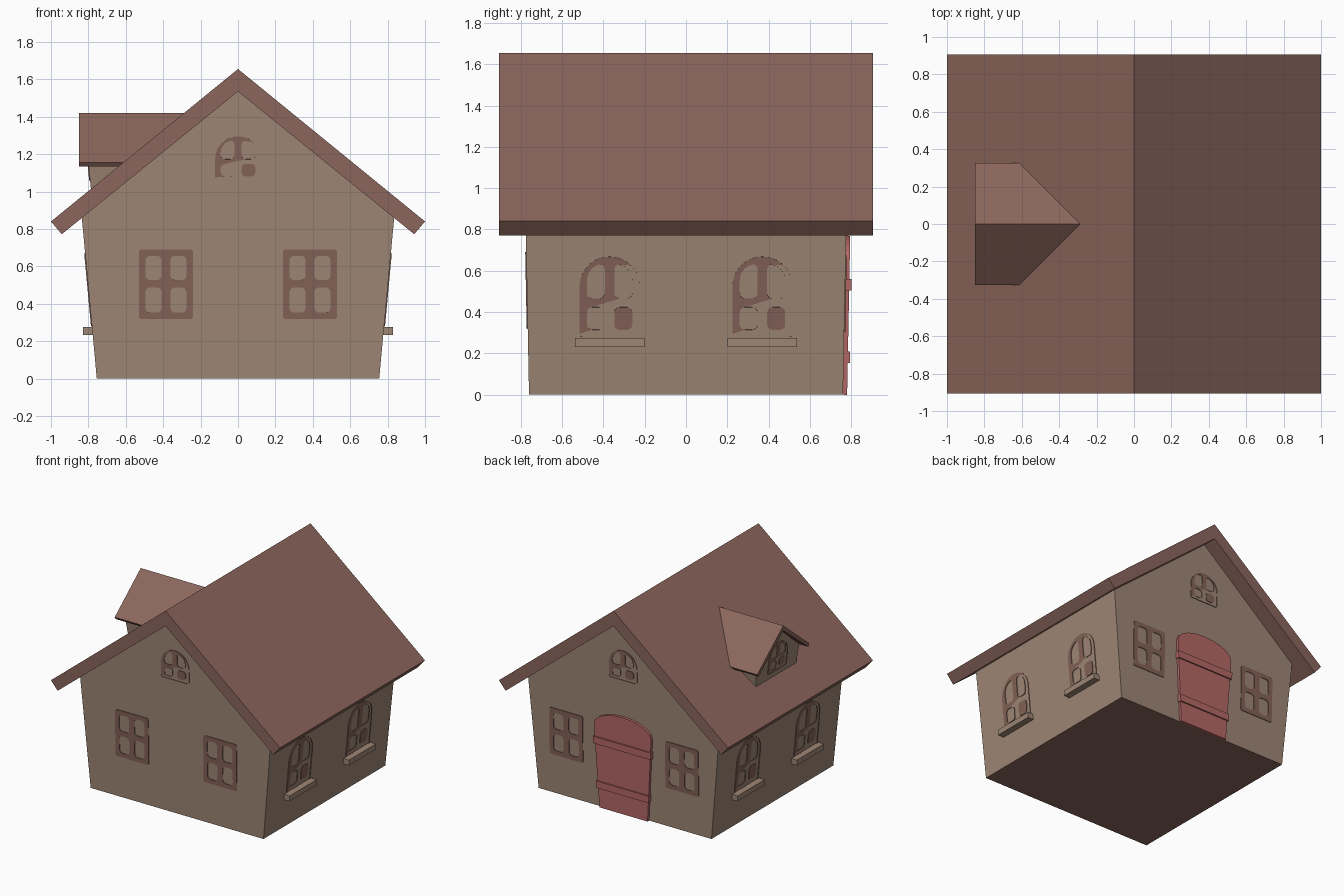
import bpy, bmesh, math
from mathutils import Matrix, Vector

if "Cube" in bpy.data.objects:
    bpy.data.objects.remove(bpy.data.objects["Cube"])


def material(name, rgb):
    m = bpy.data.materials.new(name)
    lin = [((c / 255 + 0.055) / 1.055) ** 2.4 for c in rgb]
    m.diffuse_color = (*lin, 1)
    m.use_nodes = True
    m.node_tree.nodes["Principled BSDF"].inputs["Base Color"].default_value = m.diffuse_color
    return m


WALL = material("tan plaster", (158, 134, 117))
ROOF = material("brown roof", (139, 102, 92))
FRAME = material("window brown", (131, 98, 87))
DOOR = material("red door", (180, 104, 102))


def add_mesh(name, mesh, mat, matrix=Matrix()):
    ob = bpy.data.objects.new(name, mesh)
    bpy.context.collection.objects.link(ob)
    mesh.materials.clear()
    mesh.materials.append(mat)
    ob.matrix_world = matrix
    return ob


def prism(name, pts, start, end, mat, matrix=Matrix()):
    """Join a 2D profile mapped by start() to the same profile mapped by end()."""
    bm = bmesh.new()
    a = [bm.verts.new(start(*p)) for p in pts]
    b = [bm.verts.new(end(*p)) for p in pts]
    bm.faces.new(a)
    bm.faces.new(b[::-1])
    for i in range(len(pts)):
        j = (i + 1) % len(pts)
        bm.faces.new((a[i], b[i], b[j], a[j]))
    bmesh.ops.recalc_face_normals(bm, faces=bm.faces)
    me = bpy.data.meshes.new(name)
    bm.to_mesh(me)
    bm.free()
    return add_mesh(name, me, mat, matrix)


def on_wall(turn, dist, lean, along, z):
    """Frame lying on a leaning wall: local x along, y up, z outward."""
    u, v = Vector((1, 0, 0)), Vector((0, -lean, 1)).normalized()
    m = Matrix((u, v, u.cross(v))).transposed().to_4x4()
    m.translation = (along, -(dist + lean * z), z)
    return Matrix.Rotation(math.radians(turn), 4, 'Z') @ m


def rounded(x0, x1, y0, y1, radii, n=6):
    """Rectangle outline with its own radius per corner (BL, BR, TR, TL)."""
    pts = []
    signs = ((-1, -1), (1, -1), (1, 1), (-1, 1))
    for k, ((sx, sy), r) in enumerate(zip(signs, radii)):
        cx = (x1 if sx > 0 else x0) - sx * r
        cy = (y1 if sy > 0 else y0) - sy * r
        for i in range(n + 1):
            t = math.pi * (1 + k / 2 + i / n / 2)
            pts.append((cx + r * math.cos(t), cy + r * math.sin(t)))
    return pts


def window(name, w, h, arched, matrix):
    """Thin window frame plate with four rounded pane openings."""
    r = 0.015
    top = w * 0.99 if arched else r
    loops = [rounded(-w, w, 0, h, (r, r, top, top), 10 if arched else 4)]
    split = h * (0.42 if arched else 0.5)
    gap, side = 0.16 * w, 0.76 * w
    pw = side - gap
    q = pw * 0.3
    big = pw * 0.92 if arched else q
    for s in (-1, 1):
        x0, x1 = sorted((s * gap, s * side))
        loops.append(rounded(x0, x1, h * 0.09, split - h * 0.05, (q,) * 4))
        corners = (q, q, big, q) if s > 0 else (q, q, q, big)
        loops.append(rounded(x0, x1, split + h * 0.06, h * 0.91, corners))
    cu = bpy.data.curves.new(name, 'CURVE')
    cu.dimensions, cu.fill_mode, cu.extrude = '2D', 'BOTH', 0.0025
    for pts in loops:
        sp = cu.splines.new('POLY')
        sp.points.add(len(pts) - 1)
        for p, c in zip(sp.points, pts):
            p.co = (*c, 0, 1)
        sp.use_cyclic_u = True
    tmp = bpy.data.objects.new("outline", cu)
    bpy.context.collection.objects.link(tmp)
    dg = bpy.context.evaluated_depsgraph_get()
    me = bpy.data.meshes.new_from_object(tmp.evaluated_get(dg))
    bpy.data.objects.remove(tmp)
    add_mesh(name, me, FRAME, matrix @ Matrix.Translation((0, 0, 0.0025)))


# Leaning walls with gables; the underside is brown
END, ENDK, SIDE, SIDEK = 0.76, 0.0195, 0.755, 0.093
walls = prism("walls", [(-0.755, 0), (0.755, 0), (0.835, 0.859), (0, 1.535), (-0.835, 0.859)],
              lambda x, z: (x, -(END + ENDK * z), z),
              lambda x, z: (x, END + ENDK * z, z), WALL)
walls.data.materials.append(ROOF)
for f in walls.data.polygons:
    f.material_index = int(f.normal.z < -0.9)

# Main roof slab
prism("main_roof", [(0, 1.655), (1, 0.84), (0.942, 0.772), (0, 1.535), (-0.942, 0.772), (-1, 0.84)],
      lambda x, z: (x, -0.905, z), lambda x, z: (x, 0.905, z), ROOF)


# Dormer on the left slope, ending on the roof plane
def roof_plane(y, z):
    return (-(1.655 - z) / 0.815 + 0.01, y, z)


prism("dormer_walls", [(-0.25, 1.015), (0.25, 1.015), (0.27, 1.16), (0, 1.38), (-0.27, 1.16)],
      lambda y, z: (-(0.685 + 0.1 * z), y, z), roof_plane, WALL)
prism("dormer_roof", [(0, 1.42), (0.325, 1.156), (0.309, 1.135), (0, 1.38), (-0.309, 1.135), (-0.325, 1.156)],
      lambda y, z: (-0.85, y, z), roof_plane, ROOF)
window("dormer_window", 0.115, 0.225, True, on_wall(-90, 0.685, 0.1, 0, 1.06))

# Gable-end windows, front and back
for label, turn, x, z in (("front", 0, 0.385, 0.32), ("back", 180, 0.505, 0.305)):
    for s in (-1, 1):
        window(label + "_window", 0.145, 0.37, False, on_wall(turn, END, ENDK, s * x, z))
    window(label + "_gable_window", 0.122, 0.235, True, on_wall(turn, END, ENDK, 0, 1.06))

# Arched side windows with sills
for label, turn in (("right", 90), ("left", -90)):
    for y in (-0.37, 0.37):
        window(label + "_window", 0.145, 0.39, True, on_wall(turn, SIDE, SIDEK, y, 0.28))
        prism(label + "_sill", [(0.765, 0.232), (0.828, 0.232), (0.828, 0.275), (0.765, 0.275)],
              lambda d, z: (y - 0.168, -d, z), lambda d, z: (y + 0.168, -d, z), WALL,
              Matrix.Rotation(math.radians(turn), 4, 'Z'))

# Back door: flared planks with a shallow arched top, and two cross bands
place = on_wall(180, END, ENDK, 0, 0)
arch = [(0.25 * math.cos(math.pi * i / 10), 0.66 + 0.11 * math.sin(math.pi * i / 10)) for i in range(11)]
prism("back_door", [(-0.21, 0), (0.21, 0)] + arch,
      lambda x, z: (x, z, -0.004), lambda x, z: (x, z, 0.02), DOOR, place)
for z0, w in ((0.155, 0.226), (0.505, 0.25)):
    prism("door_band", [(-w, z0), (w, z0), (w + 0.003, z0 + 0.055), (-w - 0.003, z0 + 0.055)],
          lambda x, z: (x, z, 0), lambda x, z: (x, z, 0.031), DOOR, place)
